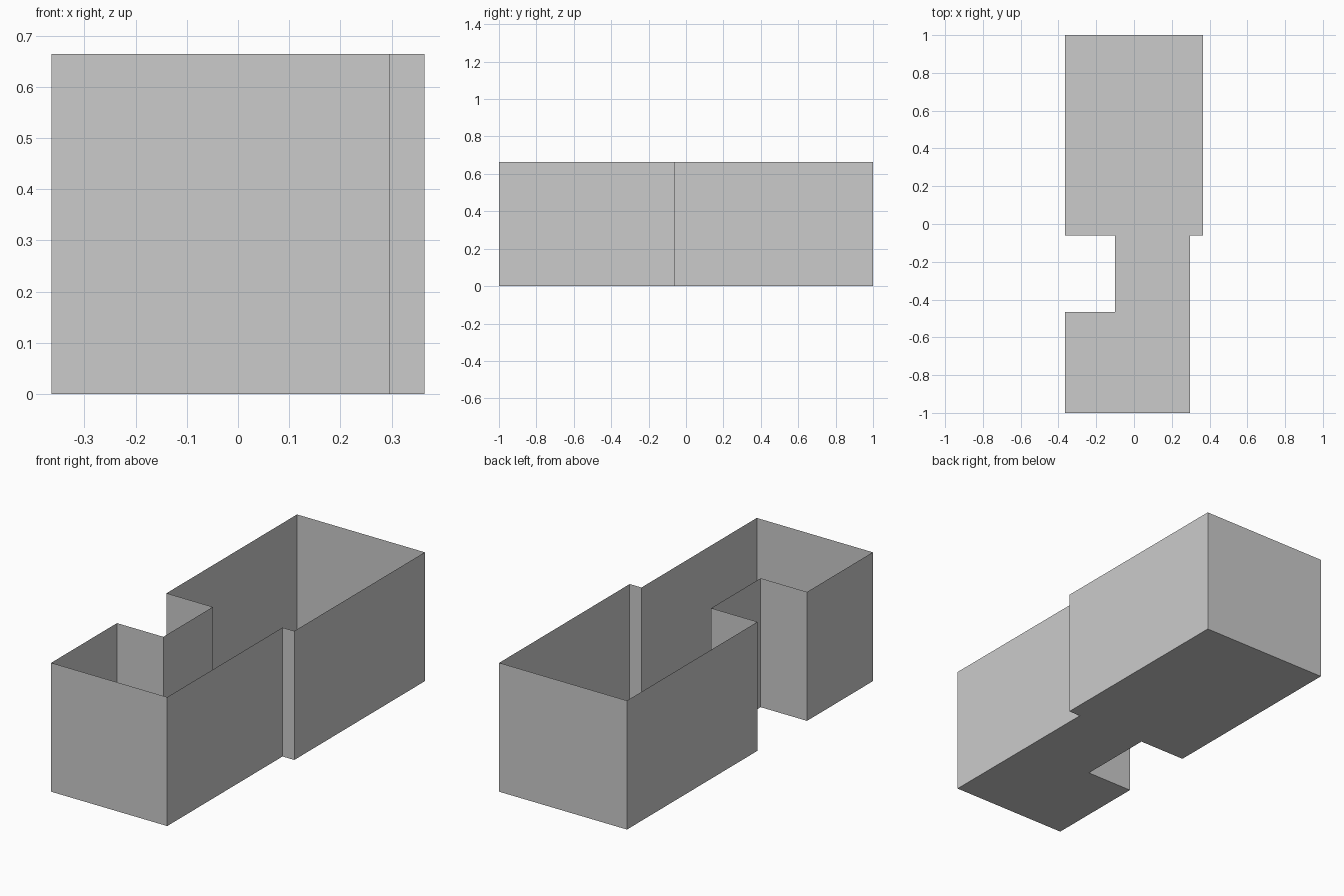
import bpy
import bmesh

if "Cube" in bpy.data.objects:
    bpy.data.objects.remove(bpy.data.objects["Cube"])

HEIGHT = 0.664
# Floor plan outline, counter-clockwise from the front left corner
PLAN = [(-0.364, -1.0), (0.297, -1.0), (0.297, -0.062), (0.364, -0.062),
        (0.364, 1.0), (-0.364, 1.0), (-0.364, -0.062), (-0.10, -0.062),
        (-0.10, -0.465), (-0.364, -0.465)]


def make_object(name, bm):
    mesh = bpy.data.meshes.new(name)
    bm.to_mesh(mesh)
    bm.free()
    obj = bpy.data.objects.new(name, mesh)
    bpy.context.collection.objects.link(obj)
    return obj


# Open-topped shell: floor sheet facing down, thin walls around its outline
bm = bmesh.new()
base = [bm.verts.new((x, y, 0)) for x, y in PLAN]
top = [bm.verts.new((x, y, HEIGHT)) for x, y in PLAN]
bm.faces.new(base[::-1])
for i in range(len(PLAN)):
    j = (i + 1) % len(PLAN)
    bm.faces.new((base[i], base[j], top[j], top[i]))
make_object("room_floor_and_walls", bm)
